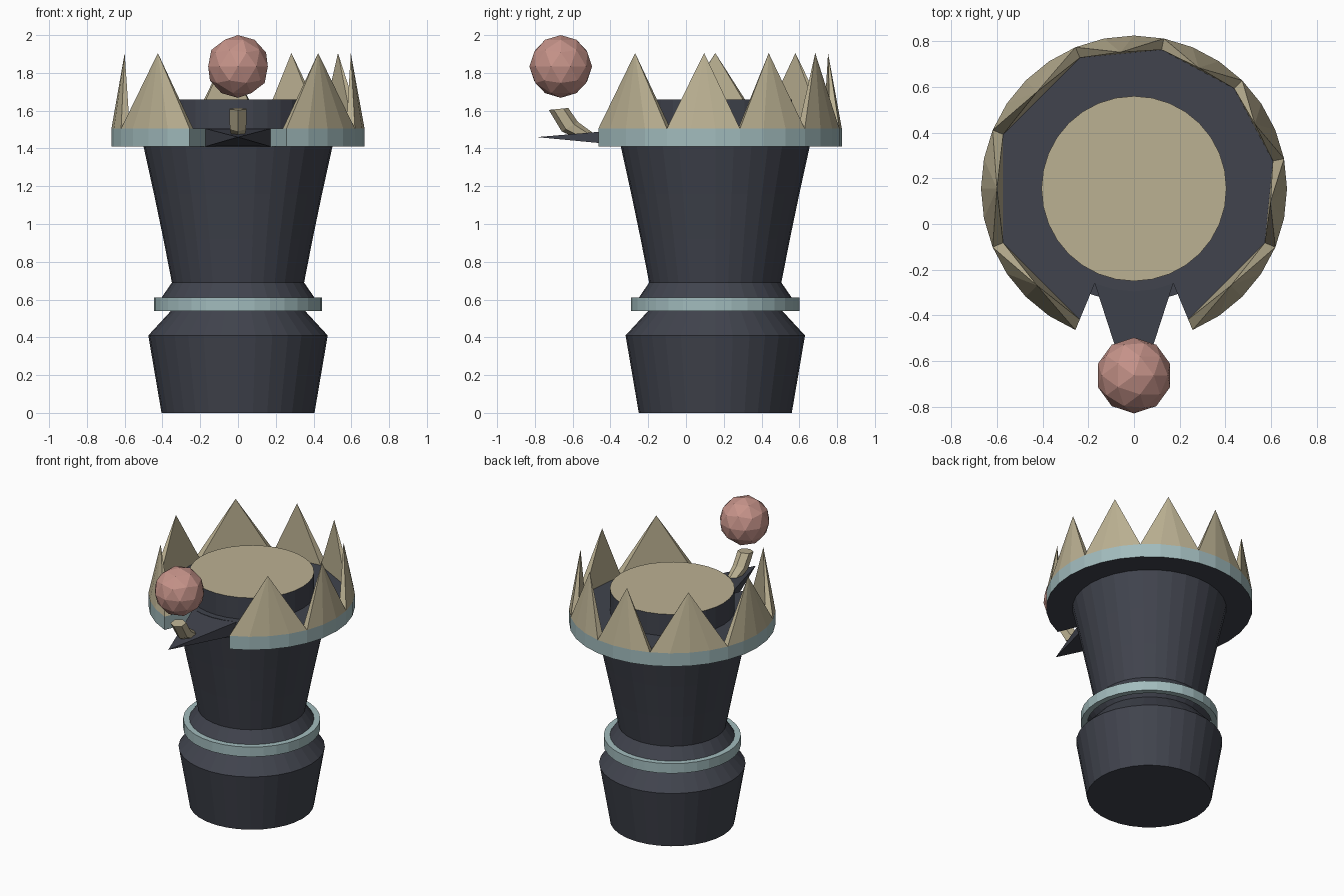
import bpy, bmesh
from math import sin, cos, radians, pi
from mathutils import Vector

if "Cube" in bpy.data.objects:
    bpy.data.objects.remove(bpy.data.objects["Cube"])

CY = 0.155          # tower axis in y
SEG = 32
STEP = 360 / SEG


def material(name, rgb):
    m = bpy.data.materials.new(name)
    m.diffuse_color = (*rgb, 1)
    m.use_nodes = True
    m.node_tree.nodes["Principled BSDF"].inputs["Base Color"].default_value = m.diffuse_color
    return m


DARK = material("slate", (0.052, 0.057, 0.075))
BEIGE = material("sand", (0.50, 0.44, 0.29))
BLUE = material("pale_blue", (0.36, 0.50, 0.51))
PINK = material("rose", (0.56, 0.29, 0.25))


def polar(r, deg, z):
    # angle is measured from the front (-y) towards +x
    a = radians(deg)
    return (r * sin(a), CY - r * cos(a), z)


def finish(name, bm, *mats):
    bmesh.ops.recalc_face_normals(bm, faces=bm.faces)
    mesh = bpy.data.meshes.new(name)
    bm.to_mesh(mesh)
    bm.free()
    for m in mats:
        mesh.materials.append(m)
    ob = bpy.data.objects.new(name, mesh)
    bpy.context.collection.objects.link(ob)
    return ob


def skin(bm, rings, closed=False):
    # bridge consecutive vertex loops with quads
    pairs = list(zip(rings, rings[1:]))
    if closed:
        pairs.append((rings[-1], rings[0]))
    for a, b in pairs:
        n = len(a)
        for i in range(n):
            j = (i + 1) % n
            bm.faces.new((a[i], a[j], b[j], b[i]))


def lathe(bm, profile, closed=False):
    rings = [[bm.verts.new(polar(r, i * STEP, z)) for i in range(SEG)] for r, z in profile]
    skin(bm, rings, closed)
    if closed:
        return None
    bm.faces.new(rings[0])
    return bm.faces.new(rings[-1])


# turned tower body with raised post and sand-coloured cap
bm = bmesh.new()
cap = lathe(bm, [(0.405, 0), (0.475, 0.41), (0.355, 0.54), (0.405, 0.61), (0.35, 0.69),
                 (0.395, 0.92), (0.445, 1.16), (0.50, 1.41), (0.45, 1.41), (0.45, 1.505),
                 (0.405, 1.505), (0.405, 1.66)])
cap.material_index = 1
finish("tower_body", bm, DARK, BEIGE)

# collar ring around the waist
bm = bmesh.new()
lathe(bm, [(0.445, 0.54), (0.445, 0.61), (0.405, 0.61), (0.405, 0.54)], closed=True)
finish("waist_ring", bm, BLUE)

# overhanging rim, open at the front
bm = bmesh.new()
sections = []
for i in range(2, SEG - 1):
    sections.append([bm.verts.new(polar(r, i * STEP, z)) for r, z in
                     ((0.67, 1.41), (0.67, 1.505), (0.45, 1.505), (0.45, 1.41))])
skin(bm, sections)
bm.faces.new(sections[0])
bm.faces.new(sections[-1])
ends = set(sections[0]), set(sections[-1])
for f in bm.faces:
    outer = all(Vector((v.co.x, v.co.y - CY)).length > 0.6 for v in f.verts)
    f.material_index = 1 if outer or set(f.verts) in ends else 0
finish("rim", bm, DARK, BLUE)

# crown teeth: four or three rim segments wide
bm = bmesh.new()
start = 2
for width in (4, 3, 3, 3, 3, 4, 4, 4):
    base = [bm.verts.new(polar(0.67, (start + k) * STEP, 1.505)) for k in range(width + 1)]
    base += [bm.verts.new(polar(0.62, (start + k) * STEP, 1.505)) for k in (width, 0)]
    tip = bm.verts.new(polar(0.60, (start + width / 2) * STEP, 1.905))
    for k, v in enumerate(base):
        bm.faces.new((v, base[(k + 1) % len(base)], tip))
    bm.faces.new(base)
    start += width
finish("crown_teeth", bm, BEIGE)

# pointed spout in the front opening
bm = bmesh.new()
base = [bm.verts.new((x, -0.26, z)) for x, z in
        ((-0.172, 1.41), (0.172, 1.41), (0.172, 1.505), (-0.172, 1.505))]
tip = bm.verts.new((0, -0.79, 1.46))
for k in range(4):
    bm.faces.new((base[k], base[(k + 1) % 4], tip))
bm.faces.new(base)
finish("spout", bm, DARK)

# bent six-sided stalk on the spout
bm = bmesh.new()
rings = []
for y, z, r, dy, dz in ((-0.51, 1.455, 0.035, -0.55, 0.83), (-0.615, 1.515, 0.05, -0.5, 0.86),
                        (-0.675, 1.609, 0.052, -0.1, 0.99)):
    across = Vector((0, dz, -dy))
    rings.append([bm.verts.new(Vector((0, y, z)) + across * r * cos(k * pi / 3)
                               + Vector((r * sin(k * pi / 3), 0, 0))) for k in range(6)])
skin(bm, rings)
bm.faces.new(rings[0])
bm.faces.new(rings[-1])
finish("stalk", bm, BEIGE)

# floating faceted ball
bpy.ops.mesh.primitive_ico_sphere_add(subdivisions=2, radius=0.166, location=(0, -0.663, 1.834))
ball = bpy.context.object
ball.name = "ball"
ball.data.materials.append(PINK)
